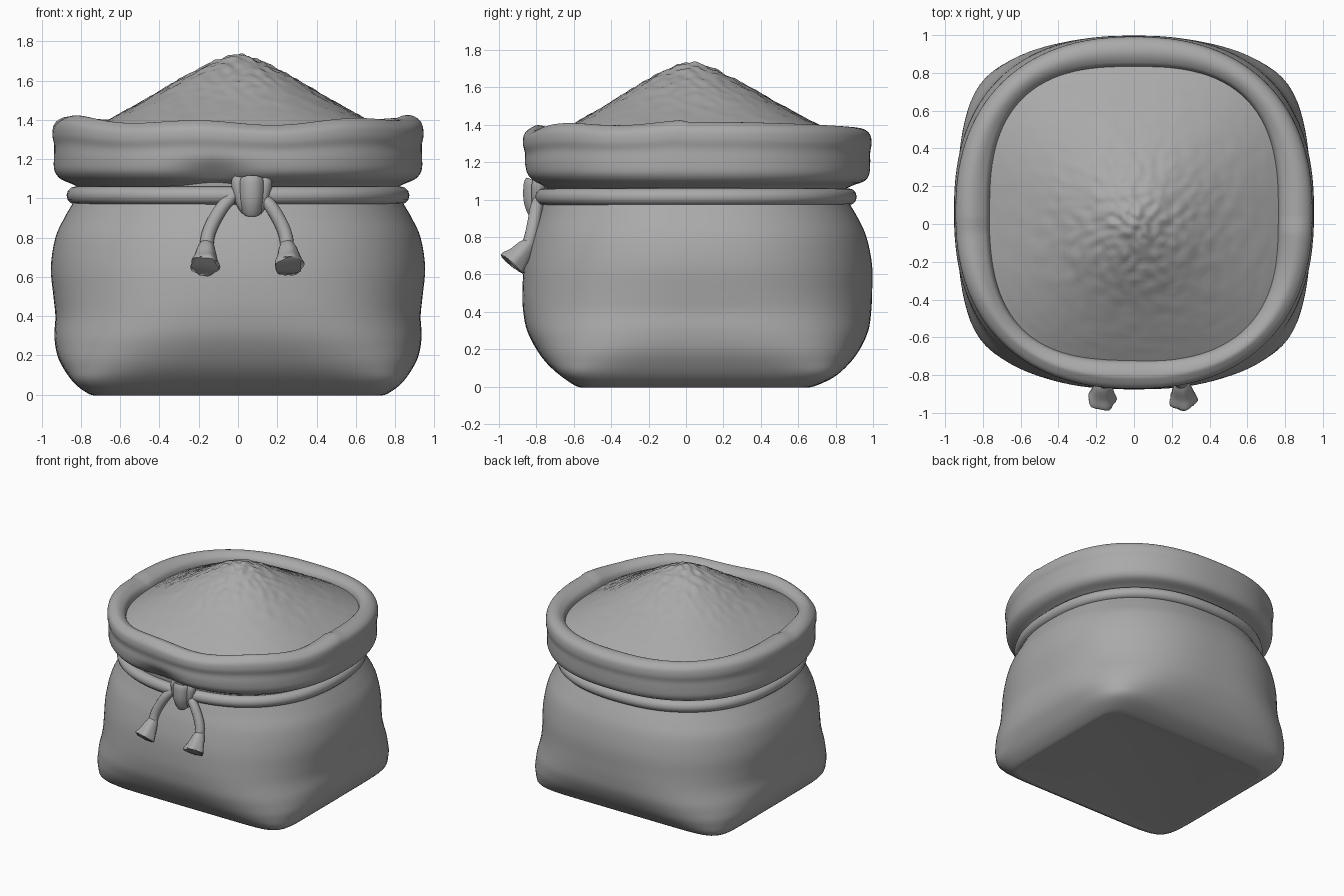
import bpy, bmesh, math
from mathutils import Vector, noise

if "Cube" in bpy.data.objects:
    bpy.data.objects.remove(bpy.data.objects["Cube"], do_unlink=True)

GREY = (0.4, 0.4, 0.4, 1)
cloth = bpy.data.materials.new("plain grey")
cloth.use_nodes = True
cloth.diffuse_color = GREY
cloth.node_tree.nodes["Principled BSDF"].inputs["Base Color"].default_value = GREY


def finish(bm, name, angle=50):
    bmesh.ops.recalc_face_normals(bm, faces=bm.faces)
    mesh = bpy.data.meshes.new(name)
    bm.to_mesh(mesh)
    bm.free()
    mesh.materials.append(cloth)
    obj = bpy.data.objects.new(name, mesh)
    bpy.context.collection.objects.link(obj)
    bpy.ops.object.select_all(action='DESELECT')
    obj.select_set(True)
    bpy.context.view_layer.objects.active = obj
    bpy.ops.object.shade_smooth_by_angle(angle=math.radians(angle))
    return obj


def spline(keys, steps):
    """Smooth curve through tuples of any length."""
    pts = [Vector(k) for k in keys]
    pts = [pts[0] * 2 - pts[1]] + pts + [pts[-1] * 2 - pts[-2]]
    out = []
    for a, b, c, d in zip(pts, pts[1:], pts[2:], pts[3:]):
        for i in range(steps):
            t = i / steps
            out.append(b + (c - a) * t / 2 + (a * 2 - b * 5 + c * 4 - d) * t * t / 2
                       + (b * 3 - a - c * 3 + d) * t ** 3 / 2)
    return out + [pts[-2]]


def squircle(angle, a, b, n):
    c, s = math.cos(angle), math.sin(angle)
    r = (abs(c / a) ** n + abs(s / b) ** n) ** (-1 / n)
    return r * c, r * s


def bridge(bm, rings, closed=False):
    pairs = list(zip(rings, rings[1:])) + ([(rings[-1], rings[0])] if closed else [])
    for low, high in pairs:
        for i in range(len(low)):
            j = (i + 1) % len(low)
            bm.faces.new((low[i], low[j], high[j], high[i]))


def loft(name, sections, warp=None, steps=4, count=128):
    """Sections are (height, half width, front y, back y, squareness)."""
    bm = bmesh.new()
    rings = []
    for z, a, front, back, n in spline(sections, steps):
        ring = []
        for i in range(count):
            x, y = squircle(math.tau * i / count, a, (back - front) / 2, n)
            p = Vector((x, y + (front + back) / 2, z))
            ring.append(bm.verts.new(warp(p) if warp else p))
        rings.append(ring)
    bridge(bm, rings)
    bm.faces.new(rings[0])
    return finish(bm, name)


def tube(name, path, sides=16, flute=0):
    """Path points are (x, y, z, radius); flute ripples the wide end."""
    bm = bmesh.new()
    pts = spline(path, 5)
    rings = []
    for k, p in enumerate(pts):
        along = (pts[min(k + 1, len(pts) - 1)] - pts[max(k - 1, 0)]).to_3d().normalized()
        u = along.cross(Vector((0, 1, 0.3))).normalized()
        v = along.cross(u)
        ring = []
        for i in range(sides):
            t = math.tau * i / sides
            r = p[3] * (1 + flute * k / len(pts) * math.cos(5 * t))
            ring.append(bm.verts.new(p.to_3d() + (u * math.cos(t) + v * math.sin(t)) * r))
        rings.append(ring)
    bridge(bm, rings)
    bm.faces.new(rings[0])
    bm.faces.new(rings[-1])
    return finish(bm, name)


# Sack body: square pinched base growing into a round neck
loft("sack_body", [
    (0, .70, -.53, .63, 9), (0, .75, -.58, .68, 10), (.05, .825, -.66, .79, 9),
    (.12, .88, -.74, .87, 5.5), (.2, .92, -.80, .93, 3.9), (.3, .935, -.85, .975, 3.1),
    (.4, .93, -.87, .99, 2.75), (.5, .94, -.875, .995, 2.55), (.65, .953, -.865, .995, 2.4),
    (.8, .93, -.83, .965, 2.35), (.9, .885, -.795, .92, 2.3), (.97, .845, -.77, .88, 2.3),
    (1.03, .82, -.745, .855, 2.3), (1.12, .83, -.75, .87, 2.3)])


# Rolled rim with a gentle wave and a pushed-in fold at the front
def rim_wave(p):
    t = math.atan2(p.y - .06, p.x)
    top = max(0, min(1, (p.z - 1.1) / .3))
    dent = math.exp(-((p.x + .12) / .16) ** 2 - ((p.z - 1.12) / .07) ** 2) if p.y < 0 else 0
    wave = .016 * math.cos(2 * t) + (.012 * math.cos(7 * t) if p.y < 0 else 0)
    return p + Vector((0, .05 * dent, top * wave))


loft("rolled_rim", [
    (1.05, .80, -.73, .84, 2.3), (1.075, .85, -.77, .89, 2.3), (1.1, .905, -.82, .955, 2.3),
    (1.14, .935, -.855, .98, 2.3), (1.2, .938, -.865, .985, 2.3), (1.26, .936, -.862, .985, 2.3),
    (1.31, .945, -.872, .992, 2.3), (1.36, .938, -.865, .985, 2.3), (1.39, .905, -.83, .955, 2.35),
    (1.4, .86, -.80, .91, 2.45), (1.385, .81, -.755, .865, 2.6), (1.35, .77, -.725, .835, 2.75),
    (1.25, .755, -.71, .82, 2.8)], rim_wave)

# Heaped grain: soft cone with small bumps, strongest at the peak
bm = bmesh.new()
profile = spline([(0, 1.735), (.05, 1.725), (.15, 1.685), (.3, 1.605), (.47, 1.505),
                  (.66, 1.4), (.79, 1.325)], 8)
rings = []
for r, z in profile[1:]:
    ring = []
    for i in range(128):
        f = r / .79
        x, y = squircle(math.tau * i / 128, r, r, 2 + .7 * f)
        p = Vector((x, y + .02 + .035 * f, z))
        p.z += noise.noise(p * 22) * .014 * (1.1 - f)
        ring.append(bm.verts.new(p))
    rings.append(ring)
bridge(bm, rings)
bm.faces.new(rings[0])
finish(bm, "grain_heap")

# Cord around the neck
bm = bmesh.new()
rings = []
for k in range(12):
    t = math.tau * k / 12
    out = .043 * math.cos(t)
    ring = []
    for i in range(128):
        x, y = squircle(math.tau * i / 128, .83 + out, .82 + out, 2.3)
        ring.append(bm.verts.new((x, y + .05, 1.015 + .045 * math.sin(t))))
    rings.append(ring)
bridge(bm, rings, closed=True)
finish(bm, "neck_cord")

# Knot: a tapered wrap with a flared lobe on each side
tube("knot_wrap", [(.07, -.80, 1.1, .055), (.07, -.805, 1.08, .066),
                   (.07, -.81, 1.0, .062), (.07, -.80, .935, .05), (.07, -.795, .92, .038)], 10)
for side, label in ((-1, "right"), (1, "left")):
    tube("knot_lobe_" + label, [
        (.07 + side * .062, -.785, 1.105, .032), (.07 + side * .066, -.79, 1.07, .038),
        (.07 + side * .045, -.79, .98, .036), (.07 + side * .025, -.785, .93, .025)], 10)

    # Hanging cord end and its flared tassel
    mid = .045 + side * .005
    tube("cord_end_" + label, [
        (mid + side * .06, -.78, 1.02, .03), (mid + side * .12, -.80, .955, .034),
        (mid + side * .17, -.815, .87, .035), (mid + side * .195, -.83, .80, .035),
        (mid + side * .2, -.85, .73, .035)])
    tube("tassel_" + label, [
        (mid + side * .2, -.84, .765, .035), (mid + side * .203, -.86, .74, .047),
        (mid + side * .207, -.895, .695, .06), (mid + side * .21, -.93, .657, .074),
        (mid + side * .21, -.925, .662, .045)], 20, .12)
